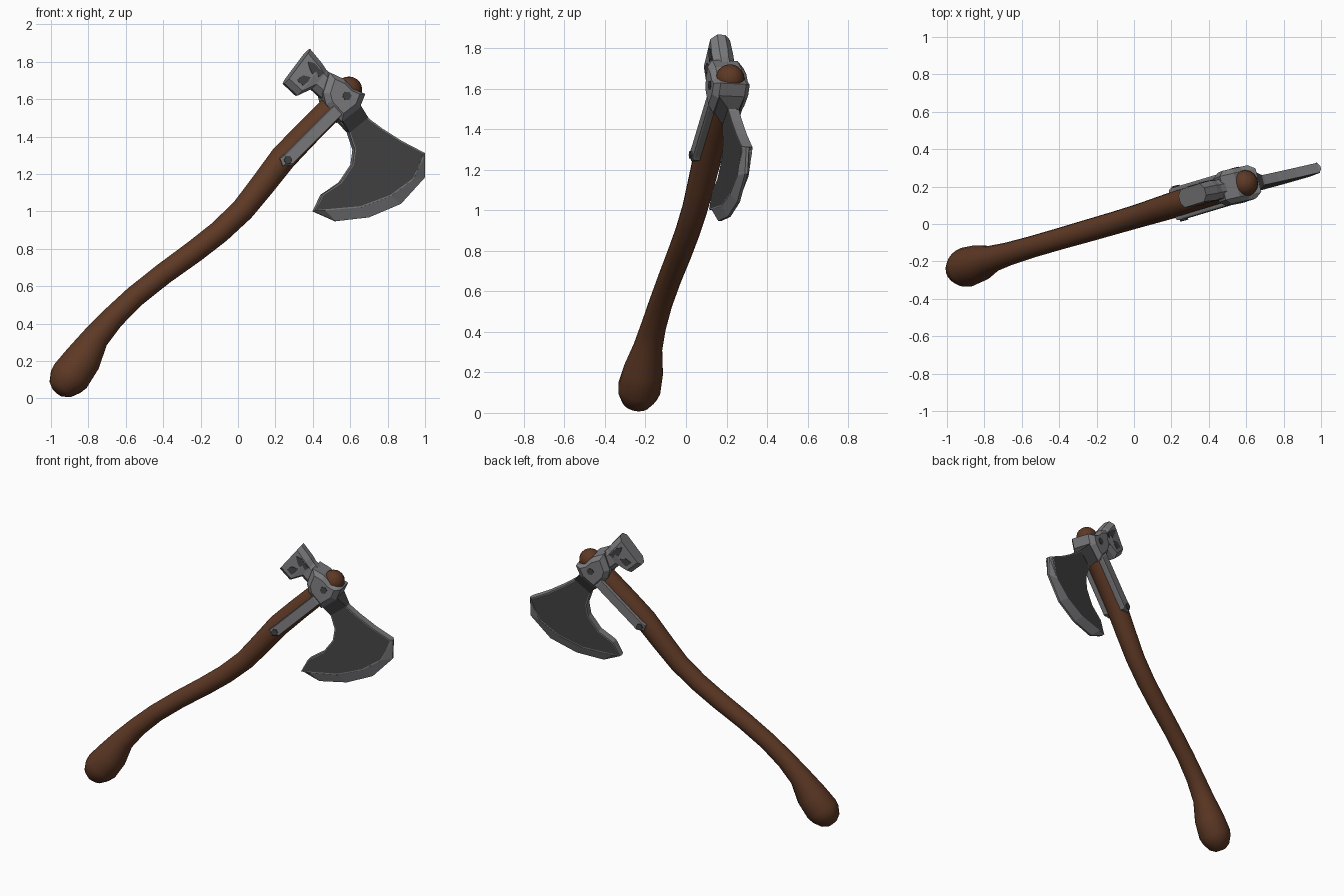
import bpy, bmesh, math
from mathutils import Vector

cube = bpy.data.objects.get("Cube")
if cube:
    bpy.data.objects.remove(cube)


def material(name, rgb):
    m = bpy.data.materials.new(name)
    m.use_nodes = True
    m.diffuse_color = (*rgb, 1)
    m.node_tree.nodes["Principled BSDF"].inputs["Base Color"].default_value = (*rgb, 1)
    return m


WOOD = material("brown wood", (0.11, 0.04, 0.018))
STEEL = material("worn steel", (0.2, 0.2, 0.21))
DARK = material("dark steel", (0.055, 0.055, 0.055))

# The whole axe lies in one tilted plane; t is the distance from that plane
A, B, C = 0.253, 0.047, -0.01
NORMAL = Vector((-A, 1, -B)).normalized()


def P(x, z, t=0.0):
    return Vector((x, A * x + B * z + C, z)) + NORMAL * t


def loft(name, rings, mat, cap=None, inset=0.0, smooth=False):
    """Skin a row of equal rings, close both ends, optionally recolour the ends."""
    bm = bmesh.new()
    rows = [[bm.verts.new(p) for p in ring] for ring in rings]
    n = len(rows[0])
    for a, b in zip(rows, rows[1:]):
        for i in range(n):
            j = (i + 1) % n
            bm.faces.new((a[i], a[j], b[j], b[i]))
    caps = [bm.faces.new(rows[0]), bm.faces.new(rows[-1])]
    bmesh.ops.recalc_face_normals(bm, faces=bm.faces[:])
    if inset:
        bmesh.ops.inset_individual(bm, faces=caps, thickness=inset)
    if cap:
        for f in caps:
            f.material_index = 1
    me = bpy.data.meshes.new(name)
    bm.to_mesh(me)
    bm.free()
    me.materials.append(mat)
    if cap:
        me.materials.append(cap)
    ob = bpy.data.objects.new(name, me)
    bpy.context.collection.objects.link(ob)
    if smooth:
        for p in me.polygons:
            p.use_smooth = True
    return ob


def layer(pts, t, scale=1.0):
    """Outline at depth t, shrunk about its middle."""
    cx = sum(p[0] for p in pts) / len(pts)
    cz = sum(p[1] for p in pts) / len(pts)
    return [P(cx + (x - cx) * scale, cz + (z - cz) * scale, t) for x, z in pts]


def disc(cx, cz, r, n=6):
    return [(cx + r * math.cos(i * math.tau / n), cz + r * math.sin(i * math.tau / n))
            for i in range(n)]


# Handle: round rings (x, z, radius) along a gently curved path
path = [(-.965, .032, .035), (-.95, .05, .07), (-.92, .09, .098), (-.895, .12, .107),
        (-.83, .21, .099), (-.762, .324, .072), (-.67, .43, .062), (-.553, .543, .058),
        (-.4, .665, .058), (-.233, .786, .06), (-.1, .89, .061), (.024, 1.007, .063),
        (.13, 1.14, .067), (.24, 1.284, .071), (.36, 1.41, .07), (.484, 1.535, .069),
        (.58, 1.635, .067)]
rings = []
for i, (x, z, r) in enumerate(path):
    a, b = path[max(i - 1, 0)], path[min(i + 1, len(path) - 1)]
    d = Vector((b[0] - a[0], b[1] - a[1])).normalized()
    ring = []
    for k in range(16):
        c, s = math.cos(k * math.tau / 16) * r, math.sin(k * math.tau / 16) * r
        ring.append(P(x - d.y * c, z + d.x * c, s))
    rings.append(ring)
loft("handle", rings, WOOD, smooth=True)

# Rounded handle end above the head
bpy.ops.mesh.primitive_uv_sphere_add(segments=16, ring_count=10, radius=.071,
                                     location=P(.593, 1.65))
end = bpy.context.object
end.name = "handle_end"
end.data.materials.append(WOOD)
bpy.ops.object.shade_smooth()

# Head socket with chamfered cheeks
socket = [(.475, 1.74), (.55, 1.705), (.605, 1.65), (.665, 1.625), (.635, 1.55),
          (.54, 1.476), (.455, 1.57), (.44, 1.63)]
loft("head_socket", [layer(socket, -.092, .7), layer(socket, -.065), layer(socket, .065),
                     layer(socket, .092, .7)], STEEL)

# Hammer poll: eight-sided sections (distance, low, high, half depth) from the face inward
rings = []
for s, lo, hi, t in [(0, -.115, .115, .05), (.095, -.125, .092, .055),
                     (.135, -.05, .078, .05), (.25, -.06, .065, .06)]:
    c = min(.03, (hi - lo) / 4)
    section = [(lo, -t * .4), (lo + c, -t), (hi - c, -t), (hi, -t * .4),
               (hi, t * .4), (hi - c, t), (lo + c, t), (lo, t * .4)]
    rings.append([P(.312 + .8 * s + .6 * w, 1.775 - .6 * s + .8 * w, d) for w, d in section])
loft("hammer_poll", rings, STEEL)

# Blade body with dark inset cheeks
top_curve = [(.63, 1.555), (.70, 1.49), (.768, 1.44), (.87, 1.375), (.985, 1.315)]
edge_in = [(.988, 1.29), (.933, 1.17), (.81, 1.08), (.65, 1.02), (.46, 1.003)]
inner_curve = [(.405, 1.003), (.447, 1.09), (.543, 1.155), (.607, 1.25), (.618, 1.33),
               (.586, 1.428), (.535, 1.48)]
blade = top_curve + edge_in + inner_curve
loft("blade", [layer(blade, -.027), layer(blade, .027)], STEEL, DARK, .007)

# Ground cutting edge tapering outward from the blade
inner = [top_curve[-1]] + edge_in[1:] + [inner_curve[0]]
outer = [(.998, 1.312), (.997, 1.18), (.87, 1.04), (.70, .968), (.52, .947), (.4, 1.0)]
loft("cutting_edge", [[P(*a, -.029), P(*b, -.007), P(*b, .007), P(*a, .029)]
                      for a, b in zip(inner, outer)], STEEL)

# Thick neck joining the socket to the blade
loft("blade_neck", [[P(*a, -t), P(*b, -t), P(*b, t), P(*a, t)] for a, b, t in
                    [((.53, 1.50), (.635, 1.57), .07), ((.59, 1.42), (.69, 1.50), .028)]], DARK)

# Side straps, bolts and wear patches on both sides
strap = [(.505, 1.575), (.235, 1.305), (.205, 1.28), (.222, 1.238), (.27, 1.243),
         (.282, 1.258), (.548, 1.525)]
patches = [[(.36, 1.80), (.395, 1.79), (.445, 1.735), (.42, 1.715), (.405, 1.745),
            (.385, 1.73), (.37, 1.76)],
           [(.30, 1.70), (.335, 1.725), (.375, 1.715), (.36, 1.69), (.335, 1.67)]]
for side, s in (("right", -1), ("left", 1)):
    loft("strap_" + side, [layer(strap, .05 * s), layer(strap, .08 * s),
                           layer(strap, .088 * s, .9)], STEEL)
    for label, x, z, r in (("strap", .245, 1.27, .022), ("head", .56, 1.613, .024)):
        bolt = disc(x, z, r)
        loft(f"{label}_bolt_{side}", [layer(bolt, .08 * s), layer(bolt, .096 * s)], DARK)
    for i, patch in enumerate(patches):
        loft(f"wear_patch_{side}_{i + 1}", [layer(patch, .049 * s), layer(patch, .0565 * s)], DARK)
